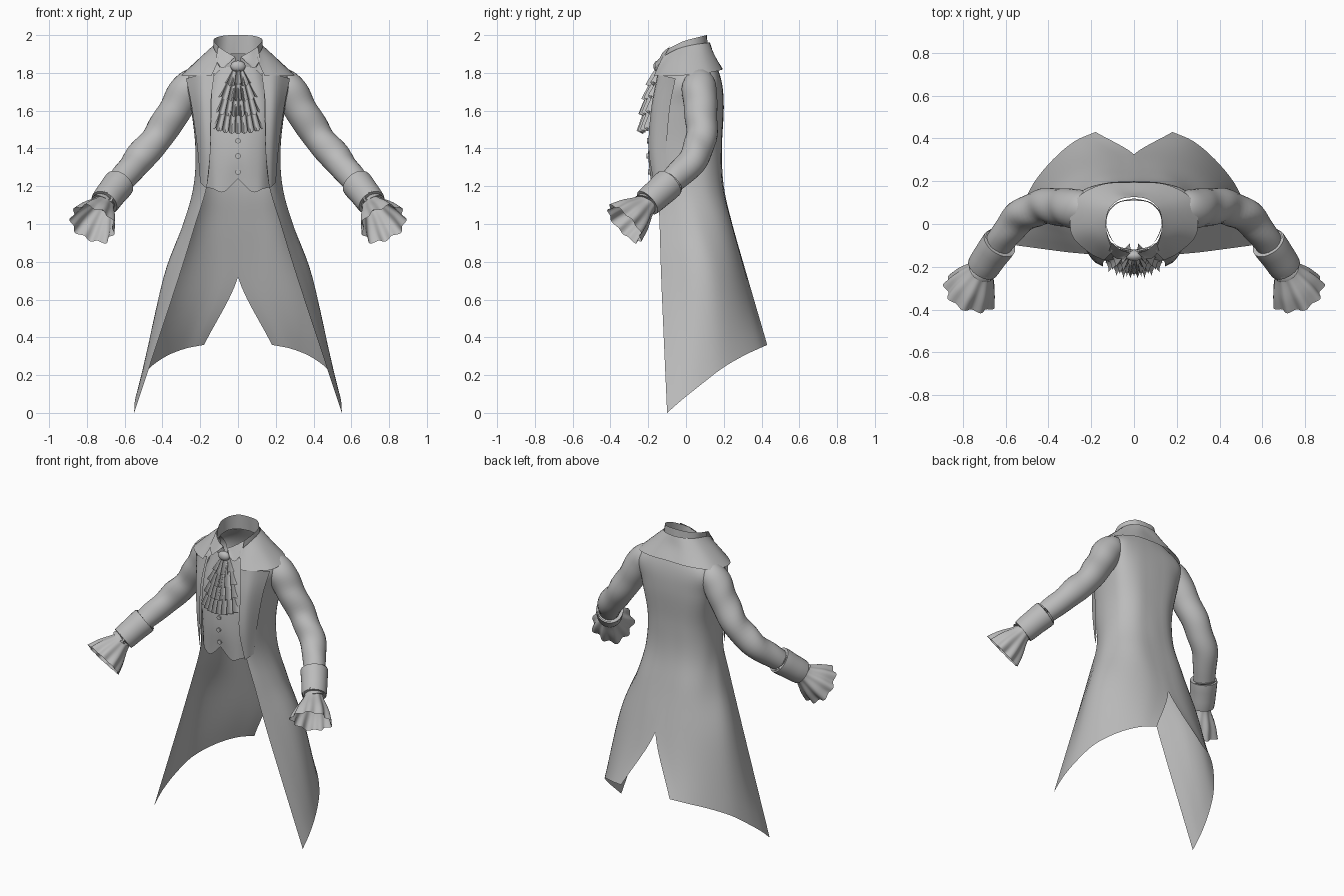
import bpy, bmesh, math
from mathutils import Vector

if "Cube" in bpy.data.objects:
    bpy.data.objects.remove(bpy.data.objects["Cube"])

cloth = bpy.data.materials.new("grey_cloth")
cloth.diffuse_color = (0.5, 0.5, 0.5, 1)
cloth.use_nodes = True
cloth.node_tree.nodes["Principled BSDF"].inputs["Base Color"].default_value = cloth.diffuse_color


def spline(pts, n):
    """Smooth curve through points, n steps per span."""
    pts = [Vector(p) for p in pts]
    p = [2 * pts[0] - pts[1]] + pts + [2 * pts[-1] - pts[-2]]
    out = []
    for i in range(1, len(p) - 2):
        a, b, c, d = p[i - 1:i + 3]
        for k in range(n):
            t = k / n
            out.append(0.5 * (2 * b + (c - a) * t + (2 * a - 5 * b + 4 * c - d) * t * t
                              + (3 * b - a - 3 * c + d) * t ** 3))
    return out + [pts[-1]]


def sheet(name, rows, closed=False, mirror=True, angle=40):
    """Quad grid from rows of points, mirrored across x."""
    bm = bmesh.new()
    grid = [[bm.verts.new(p) for p in r] for r in rows]
    for a, b in zip(grid, grid[1:]):
        n = len(a)
        for j in range(n if closed else n - 1):
            k = (j + 1) % n
            bm.faces.new((a[j], a[k], b[k], b[j]))
    bmesh.ops.recalc_face_normals(bm, faces=bm.faces)
    me = bpy.data.meshes.new(name)
    bm.to_mesh(me)
    bm.free()
    me.materials.append(cloth)
    ob = bpy.data.objects.new(name, me)
    bpy.context.collection.objects.link(ob)
    if mirror:
        m = ob.modifiers.new("mirror", 'MIRROR')
        m.use_clip = True
        m.merge_threshold = 0.0005
    bpy.ops.object.select_all(action='DESELECT')
    ob.select_set(True)
    bpy.context.view_layer.objects.active = ob
    bpy.ops.object.shade_smooth_by_angle(angle=math.radians(angle))
    return ob


def loft(name, rows, nu=4, nv=5, **kw):
    """Smooth half surface through a few control rows."""
    across = [spline(r, nu) for r in rows]
    cols = [spline(c, nv) for c in zip(*across)]
    grid = [[Vector((max(p.x, 0), p.y, p.z)) for p in r] for r in zip(*cols)]
    return sheet(name, grid, **kw)


def level(z, *xy):
    return [(x, y, z) for x, y in xy]


# Coat body and skirt, front edge to centre back
loft("coat_body", [
    [(.09, -.12, 1.82), (.12, -.06, 1.87), (.135, 0, 1.895), (.13, .05, 1.905),
     (.1, .09, 1.91), (.06, .12, 1.91), (0, .13, 1.91)],
    level(1.77, (.13, -.13), (.2, -.1), (.26, -.02), (.275, .08), (.23, .155), (.13, .18), (0, .185)),
    level(1.62, (.14, -.165), (.19, -.145), (.235, -.07), (.25, .04), (.23, .14), (.14, .19), (0, .2)),
    level(1.4, (.145, -.18), (.185, -.15), (.215, -.08), (.225, .02), (.2, .12), (.12, .18), (0, .19)),
    level(1.2, (.165, -.15), (.195, -.115), (.225, -.05), (.235, .03), (.21, .12), (.13, .185), (0, .2)),
    level(1.0, (.225, -.14), (.255, -.08), (.285, 0), (.285, .08), (.23, .18), (.14, .235), (0, .245)),
    [(.325, -.13, .68), (.36, -.05, .7), (.395, .05, .71), (.375, .15, .72),
     (.28, .25, .72), (.15, .31, .72), (0, .325, .72)],
    [(.55, -.1, 0), (.545, -.02, .07), (.52, .08, .15), (.47, .19, .235),
     (.38, .3, .3), (.28, .385, .34), (.18, .43, .36)]], nv=6)

# Long front lapels
loft("lapel", [
    [(.125, -.15, 1.8), (.2, -.135, 1.79), (.275, -.055, 1.77)],
    [(.145, -.183, 1.62), (.195, -.165, 1.62), (.245, -.085, 1.62)],
    [(.145, -.198, 1.4), (.185, -.172, 1.4), (.215, -.105, 1.4)],
    [(.165, -.165, 1.19), (.18, -.15, 1.2), (.2, -.118, 1.22)]])

# Wide falling collar over the shoulders
loft("falling_collar", [
    [(.1, -.125, 1.885), (.125, -.05, 1.925), (.13, .02, 1.945), (.11, .08, 1.955),
     (.06, .117, 1.96), (0, .127, 1.96)],
    [(.115, -.145, 1.84), (.17, -.08, 1.87), (.205, -.01, 1.875), (.19, .09, 1.88),
     (.1, .145, 1.895), (0, .15, 1.895)],
    [(.14, -.17, 1.785), (.215, -.13, 1.785), (.295, -.04, 1.785), (.275, .11, 1.8),
     (.15, .185, 1.815), (0, .195, 1.82)]])

# Upright neck collar and its wing tips
loft("neck_collar", [
    [(.015, -.13, 1.885), (.08, -.105, 1.92), (.125, -.02, 1.965), (.12, .05, 1.985),
     (.07, .1, 1.998), (0, .11, 2.0)],
    [(.0, -.12, 1.8), (.08, -.1, 1.82), (.125, -.03, 1.87), (.125, .05, 1.89),
     (.08, .1, 1.9), (0, .12, 1.9)]])
loft("collar_wing", [
    [(.015, -.134, 1.885), (.06, -.122, 1.91), (.105, -.085, 1.94)],
    [(.05, -.165, 1.85), (.085, -.16, 1.825), (.118, -.125, 1.87)]])

# Waistcoat front, centre to side, with notched hem
loft("waistcoat", [
    level(1.83, (0, -.125), (.05, -.12), (.09, -.11), (.12, -.09)),
    level(1.6, (0, -.18), (.07, -.177), (.14, -.158), (.2, -.1)),
    level(1.38, (0, -.2), (.07, -.195), (.14, -.168), (.195, -.1)),
    [(0, -.185, 1.24), (.075, -.18, 1.17), (.13, -.165, 1.185), (.19, -.1, 1.2)]], nu=4)


def button(name, loc, direction, r=.014):
    bpy.ops.mesh.primitive_cylinder_add(vertices=12, radius=r, depth=.012, location=loc)
    ob = bpy.context.object
    ob.name = name
    ob.rotation_euler = Vector(direction).to_track_quat('Z', 'Y').to_euler()
    ob.data.materials.append(cloth)


for z, y in ((1.275, -.194), (1.36, -.203), (1.44, -.2)):
    button("waistcoat_button", (0, y, z), (0, -1, 0))


# Tiered pleated neck frill
def frill_tier(name, top, bottom, w0, w1, y0, y1, pleats):
    rows = []
    for i in range(6):
        t = i / 5
        w, row = w0 + (w1 - w0) * t, []
        for j in range(pleats * 8 + 1):
            s = j / (pleats * 4) - 1
            wave = math.cos(j * math.pi / 4)
            row.append((w * s + .006 * t * math.sin(j * math.pi / 4),
                        y0 + (y1 - y0) * t ** .8 + .05 * s * s + .013 * wave * (.3 + t),
                        top + (bottom - top) * t + .025 * s * s * t - .008 * wave * t))
        rows.append(row)
    sheet(name, rows, mirror=False, angle=60)


for top, bottom, w0, w1, y0, y1, n in ((1.65, 1.485, .085, .135, -.195, -.245, 8),
                                      (1.72, 1.575, .07, .12, -.185, -.235, 7),
                                      (1.78, 1.655, .05, .105, -.165, -.22, 6),
                                      (1.84, 1.73, .02, .075, -.145, -.2, 4)):
    frill_tier("neck_frill", top, bottom, w0, w1, y0, y1, n)

# Neck knot
bpy.ops.mesh.primitive_uv_sphere_add(segments=16, ring_count=10, location=(0, -.148, 1.835))
knot = bpy.context.object
knot.name = "neck_knot"
knot.scale = (.04, .025, .03)
knot.data.materials.append(cloth)
bpy.ops.object.shade_smooth()


# Tubes following a path: control points are (x, y, z, radius)
def tube(name, ctrl, n, segs, shape=lambda t, a: 1):
    cen = spline([Vector(c) for c in ctrl], n)
    pts = [Vector(c[:3]) for c in cen]
    rows = []
    for i, c in enumerate(pts):
        d = (pts[min(i + 1, len(pts) - 1)] - pts[max(i - 1, 0)]).normalized()
        side = d.cross(Vector((0, 1, .3))).normalized()
        up = d.cross(side)
        t = i / (len(pts) - 1)
        rows.append([c + cen[i][3] * shape(t, a) * (side * math.cos(a) + up * math.sin(a))
                     for a in (2 * math.pi * j / segs for j in range(segs))])
    return sheet(name, rows, closed=True, angle=50)


# Sleeves with soft cloth folds
def folds(t, a):
    near = math.exp(-((t - .6) / .22) ** 2) + .35
    return 1 + .05 * near * math.sin(34 * t + 2 * math.sin(a)) * (.6 + .4 * math.cos(a))


tube("sleeve", [(.19, .07, 1.76, .075), (.265, .07, 1.715, .092), (.335, .078, 1.6, .088),
                (.43, .08, 1.455, .082), (.54, .025, 1.325, .078), (.63, -.09, 1.215, .066),
                (.7, -.19, 1.12, .056)], 7, 24, folds)

# Turned-back cuff
tube("sleeve_cuff", [(.632, -.095, 1.21, .066), (.628, -.09, 1.215, .083),
                     (.668, -.145, 1.165, .08), (.708, -.205, 1.112, .075),
                     (.704, -.2, 1.118, .055)], 3, 24)

# Flared pleated wrist frill
tube("wrist_frill", [(.695, -.185, 1.125, .052), (.715, -.22, 1.095, .062),
                     (.745, -.275, 1.045, .1), (.77, -.325, 1.0, .122)], 4, 72,
     lambda t, a: 1 + .09 * t * math.cos(9 * a) + .04 * t * math.sin(4 * a))

# Cuff buttons
for s in (-1, 1):
    for k in (0, 1):
        button("cuff_button", (s * (.672 + .025 * k), -.215 - .03 * k, 1.195 - .025 * k),
               (s * -.1, -.7, .7), .012)
